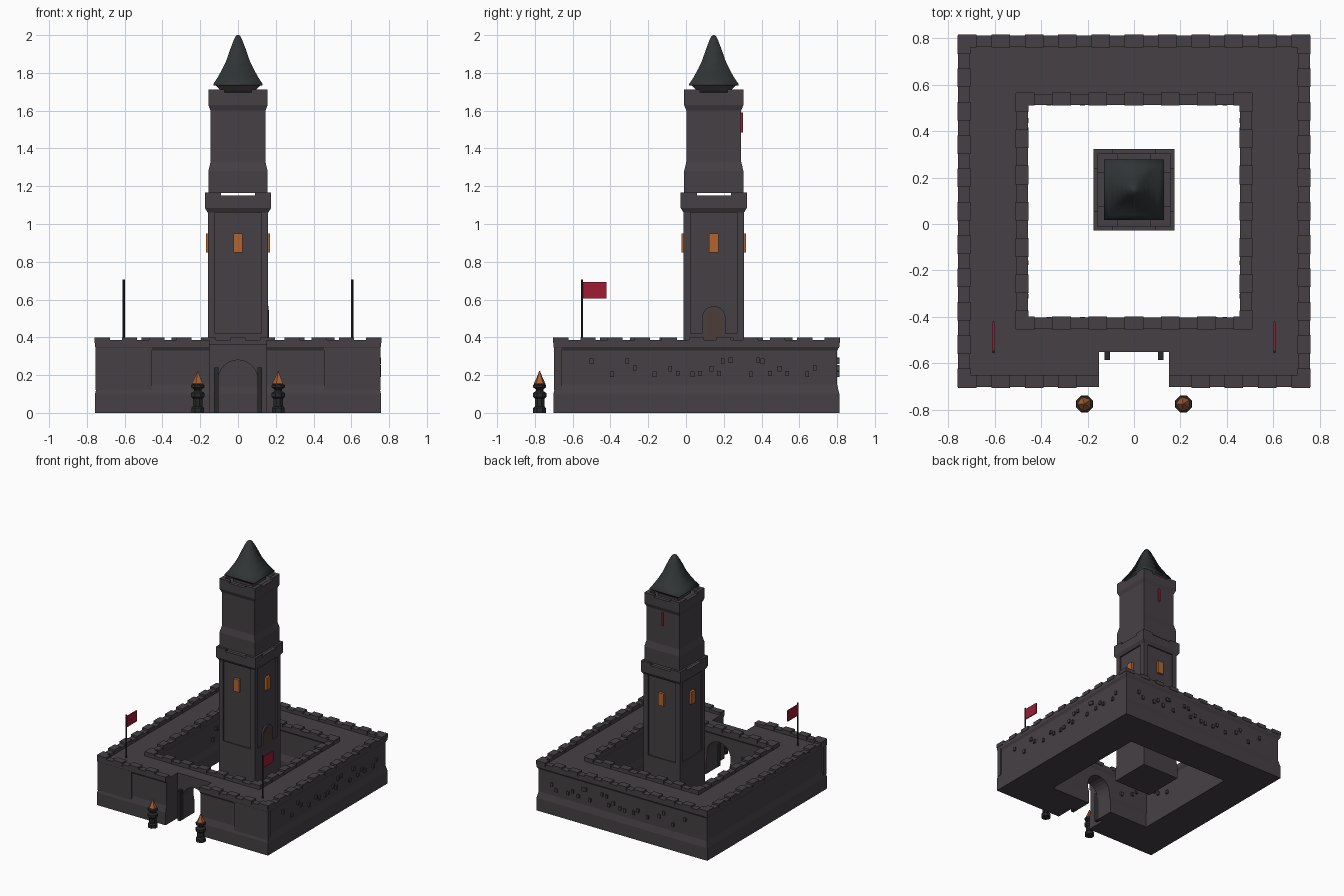
import bpy, bmesh, math, random
from mathutils import Vector

if "Cube" in bpy.data.objects:
    bpy.data.objects.remove(bpy.data.objects["Cube"])

random.seed(4)
CY = 0.055          # courtyard centre
TY = 0.147          # tower centre
H = 0.757           # half size of the outer wall


def mat(name, r, g, b):
    m = bpy.data.materials.new(name)
    m.diffuse_color = (r, g, b, 1)
    m.use_nodes = True
    m.node_tree.nodes["Principled BSDF"].inputs["Base Color"].default_value = m.diffuse_color
    return m


STONE = mat("stone", 0.060, 0.051, 0.058)
EARTH = mat("stained_stone", 0.072, 0.046, 0.040)
ROOF = mat("roof_slate", 0.030, 0.035, 0.036)
IRON = mat("iron", 0.022, 0.022, 0.022)
RED = mat("red_cloth", 0.34, 0.012, 0.035)
GLOW = mat("lit_window", 0.45, 0.13, 0.03)
FLAME = mat("flame", 0.40, 0.12, 0.04)


def finish(name, bm, m):
    bmesh.ops.recalc_face_normals(bm, faces=bm.faces[:])
    me = bpy.data.meshes.new(name)
    bm.to_mesh(me)
    bm.free()
    ob = bpy.data.objects.new(name, me)
    bpy.context.collection.objects.link(ob)
    if m:
        me.materials.append(m)
    return ob


def turned(name, profile, m, x=0, y=0, sides=4, ring=False):
    """Revolve (half width, z) points; ring closes the section on itself."""
    bm = bmesh.new()
    k = 1 / math.cos(math.pi / sides)
    loops = []
    for r, z in profile:
        angles = [math.tau * (i + .5) / sides for i in range(sides)]
        loops.append([bm.verts.new((x + r * k * math.cos(a), y + r * k * math.sin(a), z)) for a in angles])
    pairs = list(zip(loops, loops[1:])) + ([(loops[-1], loops[0])] if ring else [])
    for a, b in pairs:
        for i in range(sides):
            j = (i + 1) % sides
            bm.faces.new((a[i], a[j], b[j], b[i]))
    if not ring:
        bm.faces.new(loops[0])
        bm.faces.new(loops[-1])
    return finish(name, bm, m)


def boxes(name, spans, m):
    """One mesh from boxes given as (x0, x1, y0, y1, z0, z1)."""
    bm = bmesh.new()
    for x0, x1, y0, y1, z0, z1 in spans:
        vs = bmesh.ops.create_cube(bm, size=1)["verts"]
        for v in vs:
            v.co = Vector((x1 if v.co.x > 0 else x0, y1 if v.co.y > 0 else y0, z1 if v.co.z > 0 else z0))
    return finish(name, bm, m)


def arch(name, w, z0, top, d0, d1, m, axis="y", c=0):
    """Round-headed slab of half width w, pushed along an axis from d0 to d1."""
    pts = [(-w, z0), (w, z0)]
    pts += [(w * math.cos(t * math.pi / 12), top - w + w * math.sin(t * math.pi / 12)) for t in range(13)]
    bm = bmesh.new()
    put = (lambda u, d, z: (c + u, d, z)) if axis == "y" else (lambda u, d, z: (d, c + u, z))
    f = bm.faces.new([bm.verts.new(put(u, d0, z)) for u, z in pts])
    vs = [e for e in bmesh.ops.extrude_face_region(bm, geom=[f])["geom"] if isinstance(e, bmesh.types.BMVert)]
    step = (0, d1 - d0, 0) if axis == "y" else (d1 - d0, 0, 0)
    bmesh.ops.translate(bm, verts=vs, vec=step)
    return finish(name, bm, m)


def carve(ob, *cutters):
    for c in cutters:
        md = ob.modifiers.new("cut", "BOOLEAN")
        md.operation, md.solver, md.object = "DIFFERENCE", "EXACT", c
        c.hide_render = True
    dg = bpy.context.evaluated_depsgraph_get()
    me = bpy.data.meshes.new_from_object(ob.evaluated_get(dg))
    ob.modifiers.clear()
    ob.data = me
    for c in cutters:
        bpy.data.objects.remove(c)


def stain(ob, z):
    """Brown stone below height z."""
    bm = bmesh.new()
    bm.from_mesh(ob.data)
    bmesh.ops.bisect_plane(bm, geom=bm.verts[:] + bm.edges[:] + bm.faces[:], plane_co=(0, 0, z), plane_no=(0, 0, 1))
    for f in bm.faces:
        f.material_index = 1 if f.calc_center_median().z < z else 0
    bm.to_mesh(ob.data)
    bm.free()
    ob.data.materials.clear()
    ob.data.materials.append(STONE)
    ob.data.materials.append(EARTH)


def turn4(spans_fn, cy):
    """Place a box (along, out, z spans) on each of four sides around (0, cy)."""
    a0, a1, o0, o1, z0, z1 = spans_fn
    return [(a0, a1, cy - o1, cy - o0, z0, z1), (a0, a1, cy + o0, cy + o1, z0, z1),
            (-o1, -o0, cy + a0, cy + a1, z0, z1), (o0, o1, cy + a0, cy + a1, z0, z1)]


# Curtain wall: section swept round the courtyard, then gate recess and passage
section = [(H, 0), (H, .10), (H - .012, .15), (H - .012, .33), (H, .35), (H, .385), (H - .05, .385), (H - .05, .363),
           (.505, .363), (.505, .385), (.457, .385), (.457, .35), (.469, .33), (.469, .15), (.457, .10), (.457, 0)]
wall = turned("curtain_wall", section, STONE, y=CY, ring=True)
panels = [(s * .15 if s > 0 else -.455, .455 if s > 0 else -.15, -.75, -.679, .10, .335) for s in (-1, 1)]
carve(wall, boxes("gate_recess", [(-.15, .15, -.9, -.55, -.1, .6)], None),
      arch("gate_passage", .105, -.1, .28, -.7, -.2, None))
stain(wall, .14)

# Merlons on the outer and inner parapets
merlons = []
for edge, half, n in ((H - .053, H, 11), (.454, .508, 7)):
    for i in range(n):
        a = (i - (n - 1) / 2) * (2 * half - .08) / (n - 1)
        for b in turn4((a - .04, a + .04, edge, edge + .056, .37, .40), CY):
            if b[2] < -.6 and b[0] < .17 and b[1] > -.17:
                continue
            merlons.append(b)
boxes("wall_merlons", merlons, STONE)

# Loose stones standing proud of the walls (outside back and right, all inside faces)
stones = []
for i in range(12):
    a = -.55 + i * .1 + random.uniform(-.03, .03)
    for j in range(random.choice((1, 2))):
        z = random.choice((.19, .22, .26)) + j * .005
        b = turn4((a + j * .04, a + j * .04 + .02, .735, .757, z, z + .028), CY)
        stones += [b[1], b[3]]
        if abs(a) < .38 and abs(a) > .15:
            stones += turn4((a + j * .04, a + j * .04 + .02, .455, .48, z, z + .028), CY)
boxes("proud_stones", stones, STONE)

# Gate posts and corner pilasters
boxes("gate_posts", [(s * .115 - .011, s * .115 + .011, -.585, -.54, 0, .24) for s in (-1, 1)], IRON)
boxes("corner_seams", [(s * .605 - .15, s * .605 + .15, -.70, -.66, .12, .35) for s in (-1, 1)], STONE)

# Lower tower with sunk panels
low = turned("lower_tower", [(.165, 0), (.165, .10), (.16, .14), (.16, 1.06), (.175, 1.085), (.175, 1.15),
                             (.148, 1.15), (.148, 1.13)], STONE, y=TY)
carve(low, boxes("panel_cutter_a", turn4((-.122, .122, .150, .25, .42, 1.06), TY)[:2], None),
      boxes("panel_cutter_b", turn4((-.122, .122, .150, .25, .42, 1.06), TY)[2:], None))
stain(low, .14)

# Corner merlons on both tower stages
def corner_merlons(name, half, inner, width, z0, z1):
    out = []
    for s in (-1, 1):
        a0, a1 = sorted((s * (half - width), s * half))
        out += turn4((a0, a1, inner, half, z0, z1), TY)
    return boxes(name, out, STONE)


corner_merlons("lower_merlons", .175, .148, .085, 1.14, 1.168)

# Upper tower, roof
up = turned("upper_tower", [(.157, 1.165), (.157, 1.28), (.145, 1.33), (.145, 1.60), (.157, 1.63), (.157, 1.695),
                            (.13, 1.695), (.13, 1.68)], STONE, y=TY)
stain(up, 1.35)
corner_merlons("upper_merlons", .157, .13, .085, 1.68, 1.712)
turned("roof_neck", [(.085, 1.67), (.085, 1.70), (.12, 1.737)], STONE, y=TY)
roof = turned("spire_roof", [(.13, 1.733), (.13, 1.742), (.108, 1.775), (.083, 1.82), (.062, 1.865), (.043, 1.92),
                             (.024, 1.97), (.012, 1.995), (.004, 2.0)], ROOF, y=TY)
for p in roof.data.polygons:
    p.use_smooth = True

# Windows, side door with frame, red slit at the back
boxes("lit_windows", turn4((-.024, .024, .145, .170, .85, .95), TY), GLOW)
arch("door_frame", .062, .37, .565, .14, .162, STONE, "x", TY)
arch("tower_door", .046, .375, .545, .14, .165, EARTH, "x", TY)
boxes("back_banner", [(-.007, .007, TY + .13, .302, 1.485, 1.59)], RED)

# Flags and gate braziers
for s, side in ((-1, "left"), (1, "right")):
    turned(side + "_flag_pole", [(.006, .36), (.006, .705)], IRON, s * .605, -.55, 8)
    boxes(side + "_flag", [(s * .605 - .004, s * .605 + .004, -.55, -.42, .605, .692)], RED)
    x, y = s * .213, -.775
    turned(side + "_brazier", [(.034, 0), (.034, .025), (.025, .035), (.025, .075), (.036, .085), (.036, .105),
                               (.02, .115), (.02, .125), (.035, .135), (.035, .148), (.026, .152)], IRON, x, y, 8)
    turned(side + "_flame", [(.022, .145), (.026, .155), (.012, .19), (.002, .222)], FLAME, x, y, 5)
